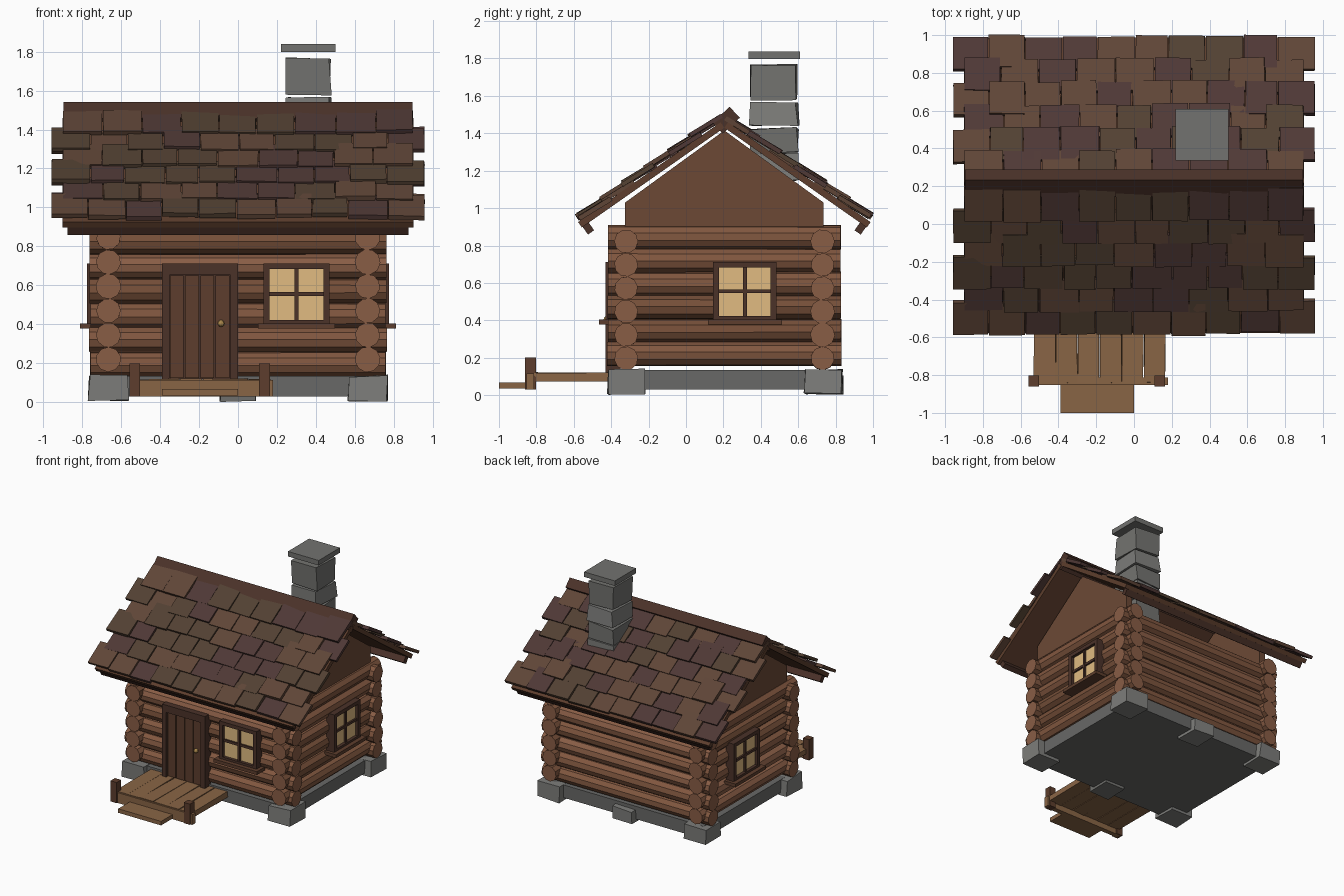
import bpy, bmesh, random
from math import radians, sin, cos, pi
from mathutils import Matrix, Vector

if "Cube" in bpy.data.objects:
    bpy.data.objects.remove(bpy.data.objects["Cube"])

random.seed(4)
CY = 0.205  # y of the ridge and body centre


def mat(name, r, g, b):
    m = bpy.data.materials.new(name)
    m.diffuse_color = (r, g, b, 1)
    m.use_nodes = True
    m.node_tree.nodes["Principled BSDF"].inputs["Base Color"].default_value = m.diffuse_color
    return m


LOGS = [mat("log_a", .22, .095, .05), mat("log_b", .18, .078, .04), mat("log_c", .25, .11, .06)]
SHINGLES = [mat("shingle_a", .115, .06, .038), mat("shingle_b", .085, .052, .032), mat("shingle_c", .078, .04, .036)]
DARK = mat("dark_wood", .07, .032, .022)
DOOR = mat("door_wood", .11, .048, .026)
GABLE = mat("gable_wood", .15, .066, .036)
PALE = mat("porch_wood", .25, .13, .06)
GLASS = mat("lit_glass", .75, .5, .22)
BRASS = mat("brass", .4, .24, .07)
STONES = [mat("stone_a", .17, .17, .16), mat("stone_b", .21, .21, .2), mat("stone_c", .14, .14, .135)]


def box(bm, lo, hi, M=Matrix(), jit=0.0, mi=0):
    lo, hi = Vector(lo), Vector(hi)
    vs = bmesh.ops.create_cube(bm, size=1)["verts"]
    for v in vs:
        p = (lo + hi) / 2 + v.co * (hi - lo)
        p += Vector([random.uniform(-jit, jit) for _ in range(3)])
        v.co = M @ p
    for f in {f for v in vs for f in v.link_faces}:
        f.material_index = mi


def finish(name, bm, mats):
    bmesh.ops.recalc_face_normals(bm, faces=bm.faces)
    me = bpy.data.meshes.new(name)
    bm.to_mesh(me)
    bm.free()
    for m in mats:
        me.materials.append(m)
    ob = bpy.data.objects.new(name, me)
    bpy.context.collection.objects.link(ob)
    return ob


def boxes(name, m, items, M=Matrix(), jit=0.0):
    bm = bmesh.new()
    for lo, hi in items:
        box(bm, lo, hi, M, jit)
    return finish(name, bm, [m])


# log walls: six stacked logs per side, crossing at the corners
def log_wall(name, centre, length, axis, z0):
    bm = bmesh.new()
    for i in range(6):
        r = .0645
        rot = Matrix.Rotation(pi / 2, 4, axis)
        spin = Matrix.Rotation(random.uniform(0, .6), 4, 'Z')
        M = Matrix.Translation((centre[0], centre[1], z0 + .125 * i)) @ rot @ spin
        vs = bmesh.ops.create_cone(bm, cap_ends=True, segments=10, radius1=r + random.uniform(-.002, .002),
                                   radius2=r + random.uniform(-.002, .002),
                                   depth=length + random.uniform(-.01, .01), matrix=M)["verts"]
        k = random.randrange(3)
        for f in {f for v in vs for f in v.link_faces}:
            f.material_index = 2 if len(f.verts) > 4 else k
    finish(name, bm, LOGS)


log_wall("front_logs", (0, -.32), 1.52, 'Y', .197)
log_wall("back_logs", (0, .73), 1.52, 'Y', .197)
log_wall("left_logs", (-.665, CY), 1.25, 'X', .22)
log_wall("right_logs", (.665, CY), 1.25, 'X', .22)

# foundation slab and rough stones
boxes("foundation_slab", STONES[2], [((-.71, -.375, .03), (.71, .785, .135))])
bm = bmesh.new()
for x in (-.665, 0, .665):
    for y in (-.32, .735):
        h = .1 if x else .09
        mid = 0 if x else .03
        box(bm, (x - h, y - .1, .006), (x + h, y + .1, .136 - mid), jit=.007, mi=random.randrange(2))
finish("foundation_stones", bm, STONES)

# gable walls
for s, nm in ((-1, "left_gable"), (1, "right_gable")):
    bm = bmesh.new()
    prof = [(-.325, .88), (.735, .88), (.735, 1.03), (CY, 1.415), (-.325, 1.03)]
    f = bm.faces.new([bm.verts.new((s * .635, y, z)) for y, z in prof])
    ext = bmesh.ops.extrude_face_region(bm, geom=[f])["geom"]
    bmesh.ops.translate(bm, vec=(s * .055, 0, 0), verts=[g for g in ext if isinstance(g, bmesh.types.BMVert)])
    finish(nm, bm, [GABLE])

# roof: local frame is x along the ridge, y down the slope, z outward
A = radians(35)
for s, side in ((-1, "front"), (1, "back")):
    M = Matrix(((s, 0, 0, 0), (0, s * cos(A), s * sin(A), CY), (0, -sin(A), cos(A), 1.43), (0, 0, 0, 1)))
    boxes(side + "_roof_deck", DOOR, [((-.9, 0, 0), (.9, .93, .035))], M)
    boxes(side + "_eave_beam", DARK, [((-.875, .885, -.05), (.875, .925, 0))], M)
    bm = bmesh.new()
    for r in range(6):
        half, n = (.96, 10) if r % 2 == 0 else (.9, 9)
        w = 2 * half / n
        cuts = [-half + w * i + (random.uniform(-.012, .012) if 0 < i < n else 0) for i in range(n + 1)]
        low = .915 - .147 * r
        for a, b in zip(cuts, cuts[1:]):
            d = low + random.uniform(-.008, .008)
            T = M @ Matrix.Translation((0, d, .046 + random.uniform(0, .006)))
            T = T @ Matrix.Rotation(radians(3.5), 4, 'X') @ Matrix.Rotation(random.uniform(-.015, .015), 4, 'Y')
            box(bm, (a + .003, -.2, 0), (b - .003, 0, .024), T, .002, random.randrange(3))
    finish(side + "_shingles", bm, SHINGLES)
M = Matrix.Translation((0, .215, 1.47)) @ Matrix.Rotation(radians(43), 4, 'X')
boxes("ridge_beam", DARK, [((-.895, -.062, -.04), (.895, .062, .04))], M)

# chimney of uneven stone blocks with a cap
bm = bmesh.new()
levels = [.98, 1.14, 1.29, 1.43, 1.575, 1.77]
for i, (a, b) in enumerate(zip(levels, levels[1:])):
    M = Matrix.Translation((.36, .47, 0)) @ Matrix.Rotation(random.uniform(-.05, .05), 4, 'Z')
    box(bm, (-.115, -.125, a + .006), (.115, .125, b - .004), M, .009, i % 2)
finish("chimney", bm, STONES)
boxes("chimney_cap", STONES[0], [((.22, .335, 1.797), (.5, .61, 1.838))])


# windows: built facing -y at a wall's log centre line, then turned into place
def window(name, x, y, turn):
    M = Matrix.Translation((x, y, .555)) @ Matrix.Rotation(radians(turn), 4, 'Z')
    boxes(name + "_glass", GLASS, [((-.145, -.085, -.14), (.145, -.04, .135))], M)
    boxes(name + "_frame", DARK, [
        ((-.17, -.11, -.15), (-.138, -.04, .158)), ((.138, -.11, -.15), (.17, -.04, .158)),
        ((-.138, -.11, .128), (.138, -.04, .158)), ((-.138, -.11, -.15), (.138, -.04, -.132)),
        ((-.01, -.1, -.132), (.01, -.06, .128)), ((-.138, -.099, -.01), (.138, -.06, .01))], M)
    boxes(name + "_sill", DOOR, [((-.197, -.145, -.177), (.197, -.04, -.15))], M)


window("front_window", .3, -.32, 0)
window("right_window", .665, .315, 90)
window("left_window", -.665, .315, -90)

# door
boxes("door_frame", DARK, [((-.39, -.43, .12), (-.352, -.35, .712)), ((-.038, -.43, .12), (0, -.35, .712)),
                           ((-.352, -.43, .652), (-.038, -.35, .712)), ((-.352, -.395, .12), (-.038, -.35, .652))])
boxes("door_planks", DOOR, [((-.35 + .0785 * i, -.412, .125), (-.279 + .0785 * i, -.39, .65)) for i in range(4)])
bm = bmesh.new()
bmesh.ops.create_uvsphere(bm, u_segments=10, v_segments=6, radius=.018,
                          matrix=Matrix.Translation((-.087, -.422, .405)))
finish("door_knob", bm, [BRASS])

# porch
boxes("porch_planks", PALE, [((-.53 + .117 * i, -.84, .075), (-.418 + .117 * i, -.37, .12)) for i in range(6)], jit=.003)
boxes("porch_rim", PALE, [((-.54, -.852, .03), (.18, -.812, .115))])
boxes("porch_posts", DOOR, [((x - .028, -.86, .03), (x + .028, -.803, .2)) for x in (-.53, .137)])
boxes("porch_step", PALE, [((-.39, -1.0, .035), (0, -.85, .068))])
